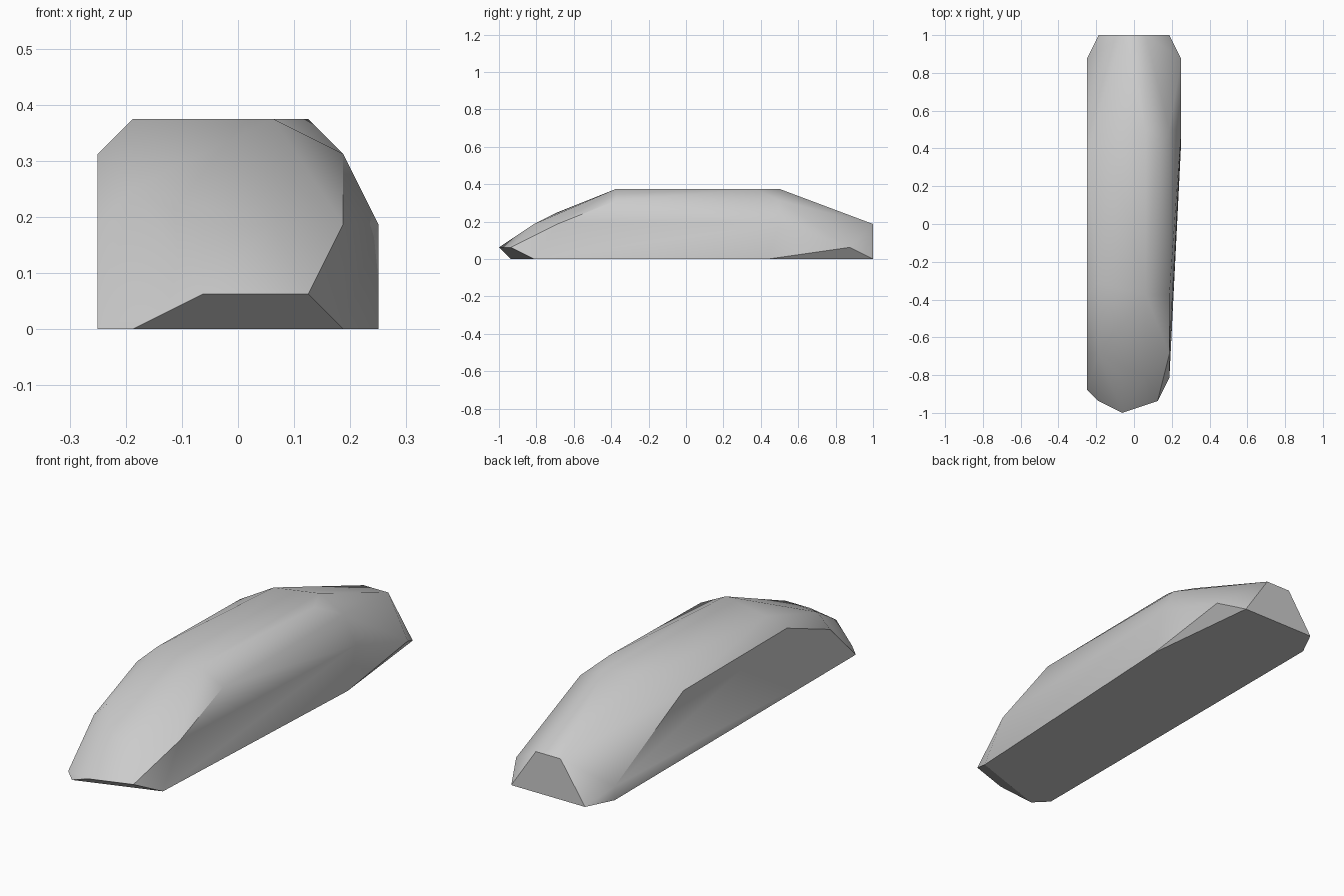
import bpy
import bmesh
import math
from mathutils import Vector

default_cube = bpy.data.objects.get("Cube")
if default_cube:
    bpy.data.objects.remove(default_cube, do_unlink=True)

GRID_UNIT = 1 / 16

# Corner groups of the faceted stone, in grid units (x, y, z)
base_corners = [(3, -13, 0), (-3, -15, 0), (-4, -14, 0), (-4, 14, 0),
                (-3, 16, 0), (3, 16, 0), (4, 7, 0)]
nose_corners = [(-1, -16, 1), (2, -15, 1), (1, -13, 3), (-1, -13, 3),
                (3, -11, 3), (-4, -11, 3), (-3, -11, 4)]
shoulder_corners = [(-4, -6, 5), (3, -6, 5), (-4, 6, 5), (3, 8, 5), (4, 8, 3)]
roof_corners = [(-3, -5, 6), (1, -6, 6), (2, 6, 6), (1, 8, 6), (-2, 7, 6)]
tail_corners = [(-4, 14, 1), (4, 14, 1), (1, 16, 3), (-1, 16, 3)]


def make_material(name, color):
    material = bpy.data.materials.new(name)
    material.use_nodes = True
    material.diffuse_color = color
    material.node_tree.nodes["Principled BSDF"].inputs["Base Color"].default_value = color
    return material


def make_hull(name, corners, material):
    """Wrap a convex skin around the corners and merge coplanar facets."""
    bm = bmesh.new()
    for corner in corners:
        bm.verts.new(Vector(corner) * GRID_UNIT)
    hull = bmesh.ops.convex_hull(bm, input=bm.verts[:])
    loose = {v for v in hull["geom_interior"] + hull["geom_unused"]
             if isinstance(v, bmesh.types.BMVert)}
    bmesh.ops.delete(bm, geom=list(loose), context="VERTS")
    bmesh.ops.dissolve_limit(bm, angle_limit=math.radians(0.5),
                             verts=bm.verts[:], edges=bm.edges[:])
    bmesh.ops.recalc_face_normals(bm, faces=bm.faces[:])
    mesh = bpy.data.meshes.new(name)
    bm.to_mesh(mesh)
    bm.free()
    mesh.materials.append(material)
    obj = bpy.data.objects.new(name, mesh)
    bpy.context.collection.objects.link(obj)
    return obj


# Stone body
stone_grey = make_material("stone grey", (0.6, 0.6, 0.6, 1))
all_corners = base_corners + nose_corners + shoulder_corners + roof_corners + tail_corners
stone = make_hull("stone_body", all_corners, stone_grey)

# Soft shading that keeps the steep edges crisp
bpy.ops.object.select_all(action="DESELECT")
stone.select_set(True)
bpy.context.view_layer.objects.active = stone
bpy.ops.object.shade_smooth_by_angle(angle=math.radians(30))
